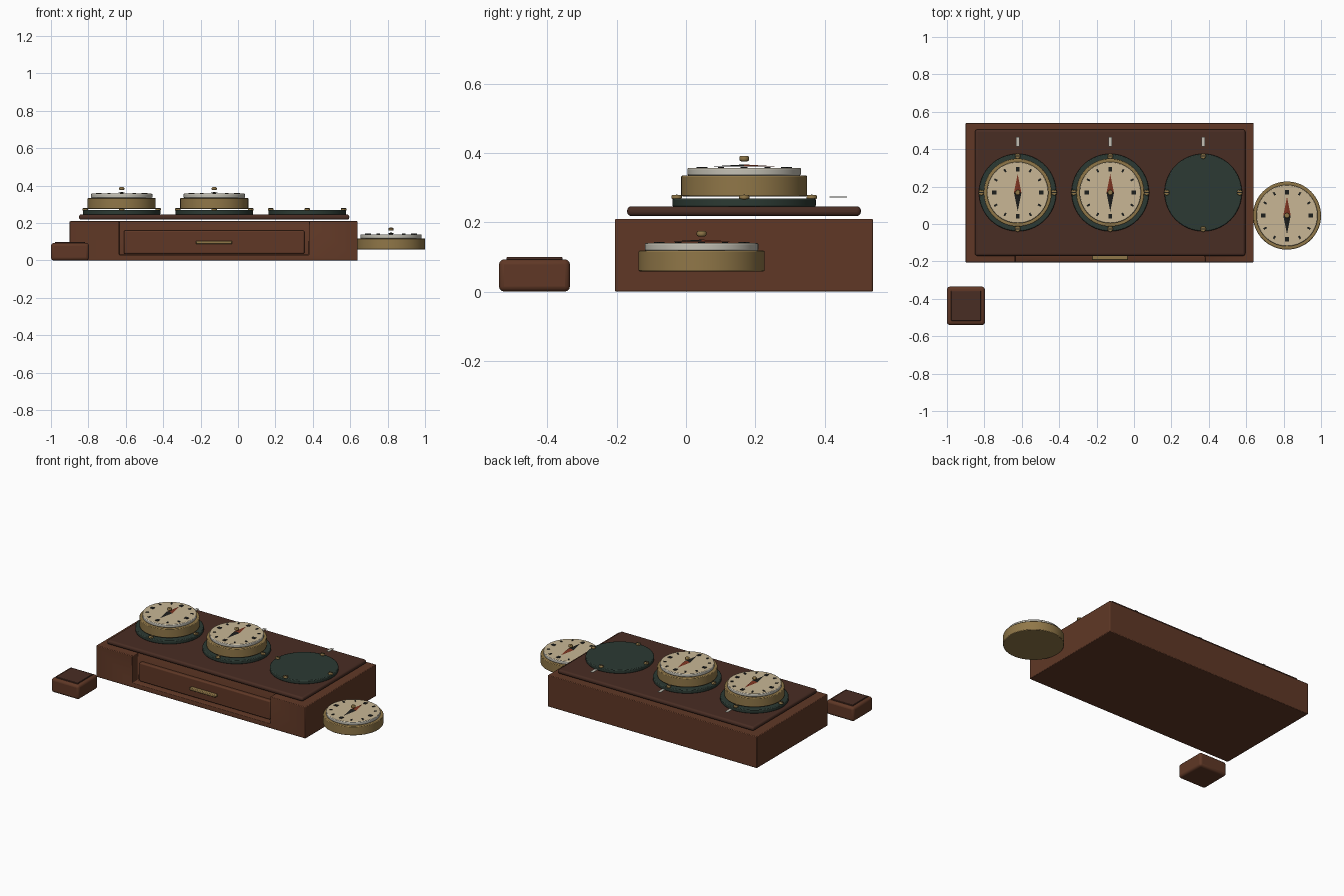
import bpy, bmesh
from math import sin, cos, radians, pi
from mathutils import Matrix, Vector

old = bpy.data.objects.get("Cube")
if old:
    bpy.data.objects.remove(old, do_unlink=True)


def material(name, r, g, b):
    m = bpy.data.materials.new(name)
    m.use_nodes = True
    m.diffuse_color = (r, g, b, 1)
    m.node_tree.nodes["Principled BSDF"].inputs["Base Color"].default_value = (r, g, b, 1)
    return m


WOOD = material("red brown wood", .115, .039, .019)
DARK = material("dark brown wood", .066, .026, .017)
BRASS = material("aged brass", .28, .185, .065)
CREAM = material("cream", .58, .47, .30)
GREEN = material("dark green felt", .025, .042, .033)
RED = material("rust red", .21, .035, .015)
BLACK = material("near black", .012, .013, .012)
RIM = material("pale rim", .55, .53, .46)


def finish(name, bm, mats, bevel=0, segments=2, smooth=True):
    bmesh.ops.recalc_face_normals(bm, faces=bm.faces)
    mesh = bpy.data.meshes.new(name)
    bm.to_mesh(mesh)
    bm.free()
    for m in mats:
        mesh.materials.append(m)
    obj = bpy.data.objects.new(name, mesh)
    bpy.context.collection.objects.link(obj)
    bpy.ops.object.select_all(action='DESELECT')
    obj.select_set(True)
    bpy.context.view_layer.objects.active = obj
    if bevel:
        mod = obj.modifiers.new("soft edges", 'BEVEL')
        mod.width, mod.segments, mod.limit_method = bevel, segments, 'ANGLE'
    if smooth:
        bpy.ops.object.shade_smooth_by_angle(angle=radians(35))
    return obj


def add_box(bm, lo, hi, spin=None):
    lo, hi = Vector(lo), Vector(hi)
    mat = Matrix.Translation((lo + hi) / 2) @ Matrix.Diagonal((*(hi - lo), 1))
    if spin:
        mat = spin @ mat
    return bmesh.ops.create_cube(bm, size=1, matrix=mat)["verts"]


def box(name, lo, hi, mat, bevel=0, segments=2):
    bm = bmesh.new()
    add_box(bm, lo, hi)
    return finish(name, bm, [mat], bevel, segments)


def disc(name, x, y, z0, z1, r, mat, bevel=0, sides=64):
    bm = bmesh.new()
    bmesh.ops.create_cone(bm, cap_ends=True, segments=sides, radius1=r, radius2=r, depth=z1 - z0,
                          matrix=Matrix.Translation((x, y, (z0 + z1) / 2)))
    return finish(name, bm, [mat], bevel)


def compass(label, x, y, z):
    disc(label + "_drum", x, y, z, z + .06, .182, BRASS, .004)
    # Pale rimmed face: rim colour on the sides, cream on top
    bm = bmesh.new()
    bmesh.ops.create_cone(bm, cap_ends=True, segments=64, radius1=.164, radius2=.164, depth=.022,
                          matrix=Matrix.Translation((x, y, z + .071)))
    for f in bm.faces:
        f.normal_update()
        f.material_index = 1 if f.normal.z > .9 else 0
    finish(label + "_face", bm, [RIM, CREAM], .004)
    # Hour style marks, larger at the four main directions
    bm = bmesh.new()
    for i in range(12):
        spin = Matrix.Translation((x, y, z)) @ Matrix.Rotation(i * pi / 6, 4, 'Z')
        w, r0, r1 = (.010, .114, .138) if i % 3 == 0 else (.005, .126, .144)
        add_box(bm, (-w, r0, .081), (w, r1, .085), spin)
    finish(label + "_marks", bm, [BLACK], smooth=False)
    # Two-colour diamond needle with a raised spine
    bm = bmesh.new()
    top = bm.verts.new((x, y, z + .092))
    sides = [bm.verts.new((x + s * .02, y, z + .086)) for s in (-1, 1)]
    for index, d in enumerate((1, -1)):
        tip = bm.verts.new((x, y + d * .1, z + .086))
        for s in sides:
            bm.faces.new((top, s, tip)).material_index = index
        bm.faces.new((sides[0], sides[1], tip)).material_index = index
    finish(label + "_needle", bm, [RED, BLACK], smooth=False)
    disc(label + "_hub", x, y, z + .101, z + .117, .014, BRASS, .005, 24)


# Case with an open notch for the drawer
case = box("case", (-.9, -.205, 0), (.64, .54, .21), WOOD)
cutter = box("notch_cutter", (-.635, -.3, .03), (.38, -.145, .3), WOOD)
cutter.hide_render = True
mod = case.modifiers.new("notch", 'BOOLEAN')
mod.object, mod.operation, mod.solver = cutter, 'DIFFERENCE', 'EXACT'
bpy.context.view_layer.objects.active = case
bpy.ops.object.modifier_apply(modifier=mod.name)
bpy.data.objects.remove(cutter, do_unlink=True)
bev = case.modifiers.new("soft edges", 'BEVEL')
bev.width, bev.segments = .004, 2

# Drawer and handle
box("drawer_front", (-.61, -.17, .035), (.355, -.14, .16), WOOD, .008, 3)
box("drawer_handle", (-.225, -.193, .088), (-.032, -.165, .104), BRASS, .004)

# Top panel
box("top_panel", (-.85, -.17, .218), (.595, .505, .246), DARK, .012, 4)

# Three felt seats with screws and plain inlay tags
SEAT_Y = .168
for n, x in enumerate((-.622, -.127, .37)):
    name = ("right", "middle", "left")[n]
    disc(name + "_seat", x, SEAT_Y, .244, .269, .207, GREEN, .005)
    for k in range(4):
        a = k * pi / 2
        sx, sy = x + .195 * cos(a), SEAT_Y + .195 * sin(a)
        disc(f"{name}_screw_{k + 1}", sx, sy, .266, .279, .015, BRASS, .004, 20)
        box(f"{name}_screw_slot_{k + 1}", (sx - .013, sy - .002, .278), (sx + .013, sy + .002, .280), BLACK)
    box(name + "_inlay_tag", (x - .010, .415, .271), (x + .010, .465, .274), RIM)

# Two seated instruments and one beside the case
compass("right_compass", -.622, SEAT_Y, .275)
compass("middle_compass", -.127, SEAT_Y, .275)
compass("loose_compass", .818, .045, .058)

# Small block in front
box("block", (-1, -.54, 0), (-.797, -.335, .093), WOOD, .015, 3)
box("block_top_plate", (-.978, -.518, .09), (-.819, -.357, .1), DARK, .003)
